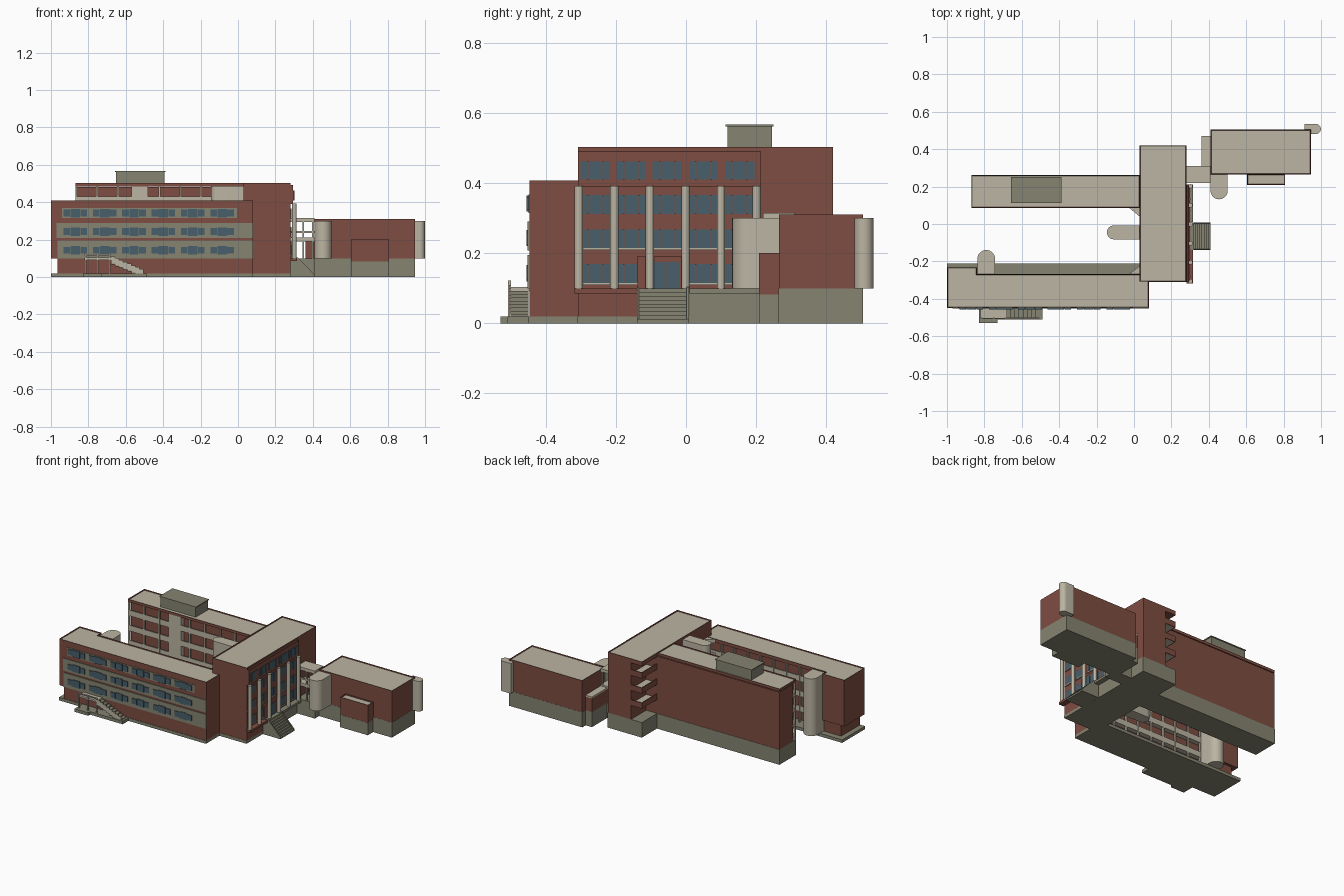
import bpy, bmesh, math

if "Cube" in bpy.data.objects:
    bpy.data.objects.remove(bpy.data.objects["Cube"])

def material(name, rgb):
    m = bpy.data.materials.new(name)
    m.diffuse_color = (*rgb, 1)
    m.use_nodes = True
    m.node_tree.nodes["Principled BSDF"].inputs["Base Color"].default_value = m.diffuse_color
    return m

BRICK = material("red brick", (0.21, 0.075, 0.054))
DARK = material("dark red coping", (0.10, 0.03, 0.024))
STONE = material("pale stone", (0.50, 0.46, 0.365))
OLIVE = material("olive grey", (0.235, 0.23, 0.165))
GLASS = material("blue grey glass", (0.065, 0.115, 0.145))

def finish(name, bm, mats):
    bmesh.ops.recalc_face_normals(bm, faces=bm.faces)
    me = bpy.data.meshes.new(name)
    bm.to_mesh(me)
    bm.free()
    for m in mats:
        me.materials.append(m)
    ob = bpy.data.objects.new(name, me)
    bpy.context.collection.objects.link(ob)
    return ob

def prism(name, pts, z0, z1, mat):
    """Vertical prism from a plan outline."""
    bm = bmesh.new()
    f = bm.faces.new([bm.verts.new((x, y, z0)) for x, y in pts])
    r = bmesh.ops.extrude_face_region(bm, geom=[f])
    bmesh.ops.translate(bm, vec=(0, 0, z1 - z0),
                        verts=[v for v in r["geom"] if isinstance(v, bmesh.types.BMVert)])
    return finish(name, bm, [mat])

def box(name, x0, x1, y0, y1, z0, z1, mat):
    return prism(name, [(x0, y0), (x1, y0), (x1, y1), (x0, y1)], z0, z1, mat)

def roof(name, pts, z0, z1):
    """Brick volume with a dark coping and a sunken pale roof."""
    ob = prism(name, pts, z0, z1, BRICK)
    bm = bmesh.new()
    bm.from_mesh(ob.data)
    bm.normal_update()
    top = [f for f in bm.faces if f.normal.z > 0.9 and f.calc_center_median().z > z1 - 1e-4]
    rim = bmesh.ops.inset_region(bm, faces=top, thickness=0.006)["faces"]
    for f in rim:
        f.material_index = 1
    for f in top:
        f.material_index = 2
        bmesh.ops.translate(bm, verts=f.verts, vec=(0, 0, -0.006))
    bm.to_mesh(ob.data)
    bm.free()
    ob.data.materials.append(DARK)
    ob.data.materials.append(STONE)
    return ob

def rect(x0, x1, y0, y1):
    return [(x0, y0), (x1, y0), (x1, y1), (x0, y1)]

def tower(name, cx, cy, r, length, angle, z0, z1):
    """Stair tower with one half-round end facing the given angle."""
    pts = [(r * math.cos(t), r * math.sin(t))
           for t in [math.pi * (i / 16 - 0.5) for i in range(17)]]
    pts += [(-length, r), (-length, -r)]
    c, s = math.cos(angle), math.sin(angle)
    ob = prism(name, [(cx + x * c - y * s, cy + x * s + y * c) for x, y in pts], z0, z1, STONE)
    bpy.context.view_layer.objects.active = ob
    ob.select_set(True)
    bpy.ops.object.shade_smooth_by_angle()
    ob.select_set(False)

def column(name, x, y, r, z0, z1):
    prism(name, [(x + r * math.cos(i * math.pi / 6), y + r * math.sin(i * math.pi / 6))
                 for i in range(12)], z0, z1, STONE)

def gallery(name, x0, x1, wall, edge, base, top, floors, bays):
    """Open access gallery: slabs, brick railings and posts along x."""
    lo, hi = sorted((wall, edge))
    s = 1 if edge > wall else -1
    e0, e1 = sorted((edge, edge - s * 0.006))
    for z in floors:
        box(name + "_slab", x0, x1, lo, hi, z - 0.008, z + 0.012, STONE)
        box(name + "_railing", x0, x1, e0, e1, z + 0.012, z + 0.03, STONE)
    p0, p1 = sorted((edge + s * 0.002, edge - s * 0.01))
    for i in range(bays + 1):
        x = x0 + 0.005 + (x1 - x0 - 0.01) * i / bays
        box(name + "_post", x - 0.005, x + 0.005, p0, p1, base, top, STONE)

# Front wing
box("front_wing_plinth", -1, 0.08, -0.45, -0.21, 0, 0.02, OLIVE)
box("front_wing_ground_floor", -0.965, 0.08, -0.447, -0.30, 0.02, 0.10, BRICK)
box("front_wing_end_ground", -0.965, -0.84, -0.30, -0.25, 0.02, 0.10, BRICK)
box("front_wing_walls", -1, 0.08, -0.447, -0.30, 0.10, 0.385, BRICK)
box("front_wing_end_walls", -1, -0.84, -0.30, -0.232, 0.10, 0.385, BRICK)
roof("front_wing_roof", [(-1, -0.447), (0.08, -0.447), (0.08, -0.268), (-0.84, -0.268),
                         (-0.84, -0.232), (-1, -0.232)], 0.385, 0.408)
gallery("front_gallery", -0.84, 0.03, -0.30, -0.268, 0.02, 0.39, (0.10, 0.20, 0.30), 9)

# Window bands on the front wing
box("upper_window_band", -0.97, 0.08, -0.452, -0.447, 0.208, 0.29, OLIVE)
box("lower_window_band", -0.965, 0.08, -0.452, -0.447, 0.10, 0.195, OLIVE)
box("top_window_band", -0.94, -0.005, -0.450, -0.447, 0.315, 0.368, OLIVE)
for zc in (0.143, 0.243, 0.342):
    for i in range(6):
        x = -0.87 + i * 0.157
        for dx, w, h in ((-0.045, 0.018, 0.018), (0, 0.025, 0.023), (0.045, 0.018, 0.018)):
            box("front_window", x + dx - w, x + dx + w, -0.456, -0.450, zc - h, zc + h, GLASS)

# Front porch and side stair
box("porch_pad", -0.83, -0.73, -0.53, -0.45, 0, 0.02, OLIVE)
box("porch_path", -0.73, -0.49, -0.51, -0.45, 0, 0.02, OLIVE)
box("porch_landing", -0.82, -0.68, -0.505, -0.447, 0.092, 0.104, STONE)
box("porch_rail", -0.82, -0.68, -0.508, -0.503, 0.115, 0.122, STONE)
for x in (-0.815, -0.75, -0.685):
    box("porch_post", x - 0.004, x + 0.004, -0.508, -0.50, 0.02, 0.122, STONE)
for i in range(8):
    x = -0.68 + i * 0.022
    z = 0.092 - i * 0.0095
    box("porch_step", x, x + 0.022, -0.50, -0.45, max(0.02, z - 0.025), z, OLIVE)
    box("porch_stair_rail", x, x + 0.022, -0.506, -0.50, max(0.02, z - 0.02), z + 0.018, STONE)

# Central block with an open balcony corner at the back
box("centre_plinth", 0.03, 0.28, -0.31, 0.01, 0, 0.02, OLIVE)
box("centre_rear_plinth", 0.03, 0.281, 0.01, 0.42, 0, 0.10, OLIVE)
box("centre_ground_floor", 0.03, 0.28, -0.308, 0.01, 0.02, 0.10, BRICK)
prism("centre_walls", [(0.03, -0.308), (0.28, -0.308), (0.28, 0.42), (0.11, 0.42),
                       (0.11, 0.26), (0.03, 0.26)], 0.10, 0.475, BRICK)
roof("centre_roof", rect(0.03, 0.28, -0.308, 0.42), 0.475, 0.503)
for z in (0.20, 0.30, 0.40):
    box("corner_balcony_floor", 0.035, 0.11, 0.26, 0.415, z - 0.008, z + 0.004, STONE)
    box("corner_balcony_side", 0.03, 0.036, 0.26, 0.42, z - 0.008, z + 0.03, BRICK)
    box("corner_balcony_front", 0.03, 0.11, 0.414, 0.42, z - 0.008, z + 0.03, BRICK)

# East facade: cornice, windows, columns, doorway
box("east_cornice", 0.28, 0.295, -0.308, 0.212, 0.39, 0.49, BRICK)
box("east_cornice_coping", 0.28, 0.295, -0.308, 0.212, 0.488, 0.492, DARK)
box("east_column_ledge", 0.28, 0.315, -0.318, -0.14, 0.085, 0.10, BRICK)
box("east_column_ledge_rear", 0.28, 0.315, 0.01, 0.21, 0.085, 0.10, OLIVE)
for z0, z1 in ((0.115, 0.17), (0.215, 0.268), (0.312, 0.366), (0.41, 0.462)):
    for i in range(5):
        y = -0.259 + i * 0.103
        if z0 > 0.2 or i != 2:
            x = 0.295 if z0 > 0.4 else 0.28
            box("east_window", x, x + 0.004, y - 0.042, y + 0.042, z0, z1, GLASS)
            for dy in (-0.022, 0.022):
                box("east_mullion", x, x + 0.006, y + dy - 0.002, y + dy + 0.002, z0, z1, BRICK)
            if z0 < 0.3:
                box("east_sill", x, x + 0.008, y - 0.042, y + 0.042, z0 - 0.006, z0, STONE)
for i in range(6):
    column("east_column", 0.302, -0.306 + i * 0.1015, 0.012, 0.10, 0.392)
box("door_surround", 0.28, 0.29, -0.14, 0.0, 0.10, 0.19, BRICK)
for y in (-0.096, -0.056):
    box("entrance_door", 0.29, 0.294, y, y + 0.037, 0.10, 0.175, GLASS)

# Entrance steps
for i in range(9):
    box("entrance_step", 0.28, 0.32 + i * 0.0112, -0.135, 0.005, 0.1 - (i + 1) * 0.0111,
        0.1 - i * 0.0111, OLIVE)
for y in (-0.14, 0.002):
    ob = prism("step_cheek", [(0.28, 0), (0.41, 0), (0.41, 0.012), (0.32, 0.104), (0.28, 0.104)],
               y, y + 0.006, OLIVE)
    for v in ob.data.vertices:
        v.co = (v.co.x, v.co.z, v.co.y)
    ob.data.flip_normals()

# Back wing with its gallery and roof housing
box("back_wing_plinth", -0.87, 0.03, 0.088, 0.262, 0, 0.10, OLIVE)
box("back_wing_walls", -0.87, 0.03, 0.118, 0.26, 0.10, 0.48, BRICK)
roof("back_wing_roof", rect(-0.87, 0.03, 0.086, 0.26), 0.485, 0.503)
gallery("back_gallery", -0.87, 0.03, 0.118, 0.09, 0.10, 0.488, (0.11, 0.20, 0.30, 0.40), 8)
box("back_wing_stone_bay", -0.57, -0.48, 0.086, 0.118, 0.10, 0.488, STONE)
box("roof_housing", -0.652, -0.393, 0.118, 0.245, 0.495, 0.562, OLIVE)
box("roof_housing_cap", -0.657, -0.388, 0.113, 0.25, 0.562, 0.568, OLIVE)

# Angled landings in the courtyard corners
for z in (0.10, 0.20, 0.30, 0.39):
    prism("rear_corner_landing", [(-0.03, 0.09), (0.03, 0.04), (0.03, 0.09)], z - 0.008, z + 0.015, STONE)
    prism("front_corner_landing", [(-0.03, -0.27), (0.03, -0.27), (0.03, -0.225)], z - 0.008, z + 0.015, STONE)

# Rounded stair towers
tower("court_stair_tower", -0.108, -0.045, 0.037, 0.14, math.pi, 0.02, 0.488)
tower("west_stair_tower", -0.79, -0.186, 0.047, 0.09, math.pi / 2, 0.02, 0.40)
tower("annex_front_tower", 0.455, 0.178, 0.046, 0.09, -math.pi / 2, 0.10, 0.30)
tower("annex_rear_tower", 0.972, 0.508, 0.027, 0.06, 0, 0.10, 0.30)

# Annex and link bridge
box("annex_plinth", 0.408, 0.946, 0.264, 0.506, 0, 0.10, OLIVE)
roof("annex_walls", rect(0.41, 0.945, 0.265, 0.505), 0.10, 0.31)
box("annex_bay_plinth", 0.605, 0.808, 0.208, 0.265, 0, 0.082, OLIVE)
roof("annex_bay", rect(0.605, 0.808, 0.209, 0.265), 0.082, 0.20)
box("link_plinth", 0.28, 0.41, 0.22, 0.31, 0, 0.10, OLIVE)
box("side_room_plinth", 0.362, 0.41, 0.27, 0.47, 0, 0.10, OLIVE)
box("side_room", 0.362, 0.41, 0.27, 0.47, 0.10, 0.19, BRICK)
box("side_room_roof", 0.362, 0.41, 0.27, 0.47, 0.19, 0.20, STONE)
for z in (0.20, 0.305):
    box("link_slab", 0.28, 0.41, 0.22, 0.31, z - 0.01, z + 0.01, STONE)
box("link_rail", 0.28, 0.41, 0.22, 0.226, 0.235, 0.245, STONE)
for x in (0.30, 0.35, 0.40):
    for y in (0.224, 0.304):
        box("link_post", x - 0.004, x + 0.004, y - 0.004, y + 0.004, 0.10, 0.30, STONE)
